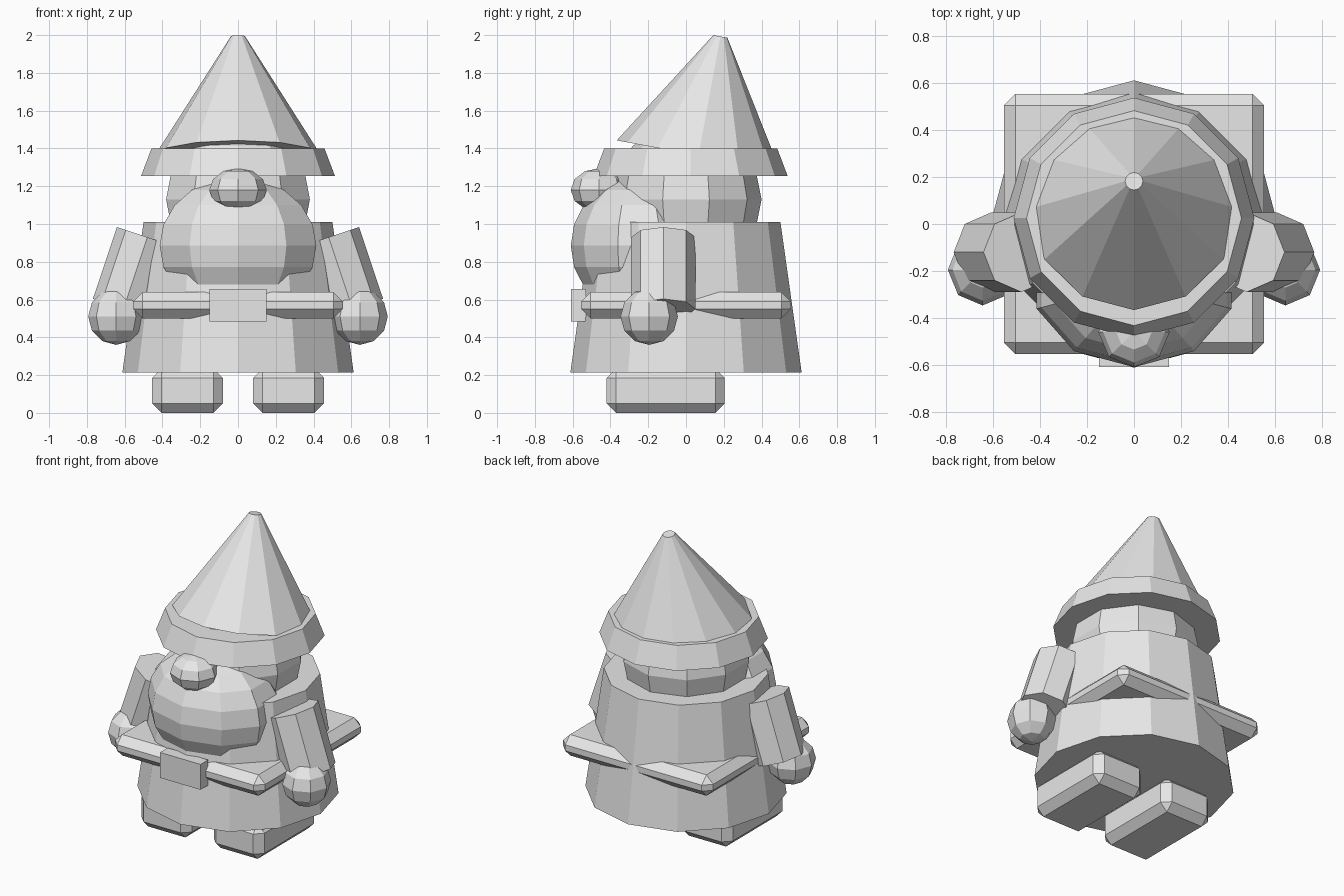
import bpy
from math import atan2
from mathutils import Vector

old = bpy.data.objects.get("Cube")
if old:
    bpy.data.objects.remove(old, do_unlink=True)

GREY = (0.8, 0.8, 0.8, 1)
stone = bpy.data.materials.new("plain_grey")
stone.use_nodes = True
stone.diffuse_color = GREY
stone.node_tree.nodes["Principled BSDF"].inputs["Base Color"].default_value = GREY


def finish(name):
    ob = bpy.context.object
    ob.name = name
    ob.data.materials.append(stone)
    return ob


def ball(name, loc, radii, segments, rings):
    bpy.ops.mesh.primitive_uv_sphere_add(segments=segments, ring_count=rings, radius=1, location=loc)
    ob = finish(name)
    ob.scale = radii
    return ob


def tube(name, bottom, top, r_bottom, r_top, sides):
    """Closed tapered prism between two points."""
    a, b = Vector(bottom), Vector(top)
    d = b - a
    # the axis only ever leans in one plane, so x or y rotation is enough
    rot = (-atan2(d.y, d.z), 0, 0) if abs(d.y) > abs(d.x) else (0, atan2(d.x, d.z), 0)
    bpy.ops.mesh.primitive_cone_add(vertices=sides, radius1=r_bottom, radius2=r_top,
                                    depth=d.length, location=(a + b) / 2, rotation=rot)
    return finish(name)


def box(name, low, high, bevel=0):
    a, b = Vector(low), Vector(high)
    bpy.ops.mesh.primitive_cube_add(size=1, location=(a + b) / 2)
    ob = finish(name)
    for v in ob.data.vertices:
        v.co = [c * s for c, s in zip(v.co, b - a)]
    if bevel:
        mod = ob.modifiers.new("chamfer", 'BEVEL')
        mod.width = bevel
        mod.segments = 1
    return ob


# Robe, belt and buckle
tube("robe", (0, 0, 0.215), (0, 0, 1.01), 0.612, 0.5, 12)
box("belt", (-0.555, -0.555, 0.5), (0.555, 0.555, 0.64), 0.05)
box("buckle", (-0.15, -0.61, 0.485), (0.15, -0.53, 0.655))

# Head, beard and nose
ball("head", (0, 0, 1.13), (0.4, 0.4, 0.4), 10, 8)
ball("beard", (0, -0.25, 0.885), (0.436, 0.36, 0.365), 10, 10)
ball("nose", (0, -0.46, 1.18), (0.152, 0.15, 0.115), 8, 6)

# Hat, with the cone leaning backwards
tube("hat_brim", (0, 0.025, 1.255), (0, 0.025, 1.4), 0.513, 0.458, 12)
tube("hat_cone", (0, 0.066, 1.363), (0, 0.182, 1.993), 0.44, 0.038, 12)

# Limbs on both sides
for side, s in (("left", 1), ("right", -1)):
    tube(side + "_arm", (s * 0.607, -0.12, 0.55), (s * 0.48, -0.12, 0.93), 0.17, 0.17, 8)
    ball(side + "_hand", (s * 0.645, -0.195, 0.51), (0.148, 0.152, 0.15), 8, 6)
    x = sorted((s * 0.08, s * 0.455))
    box(side + "_boot", (x[0], -0.42, 0), (x[1], 0.205, 0.235), 0.05)
